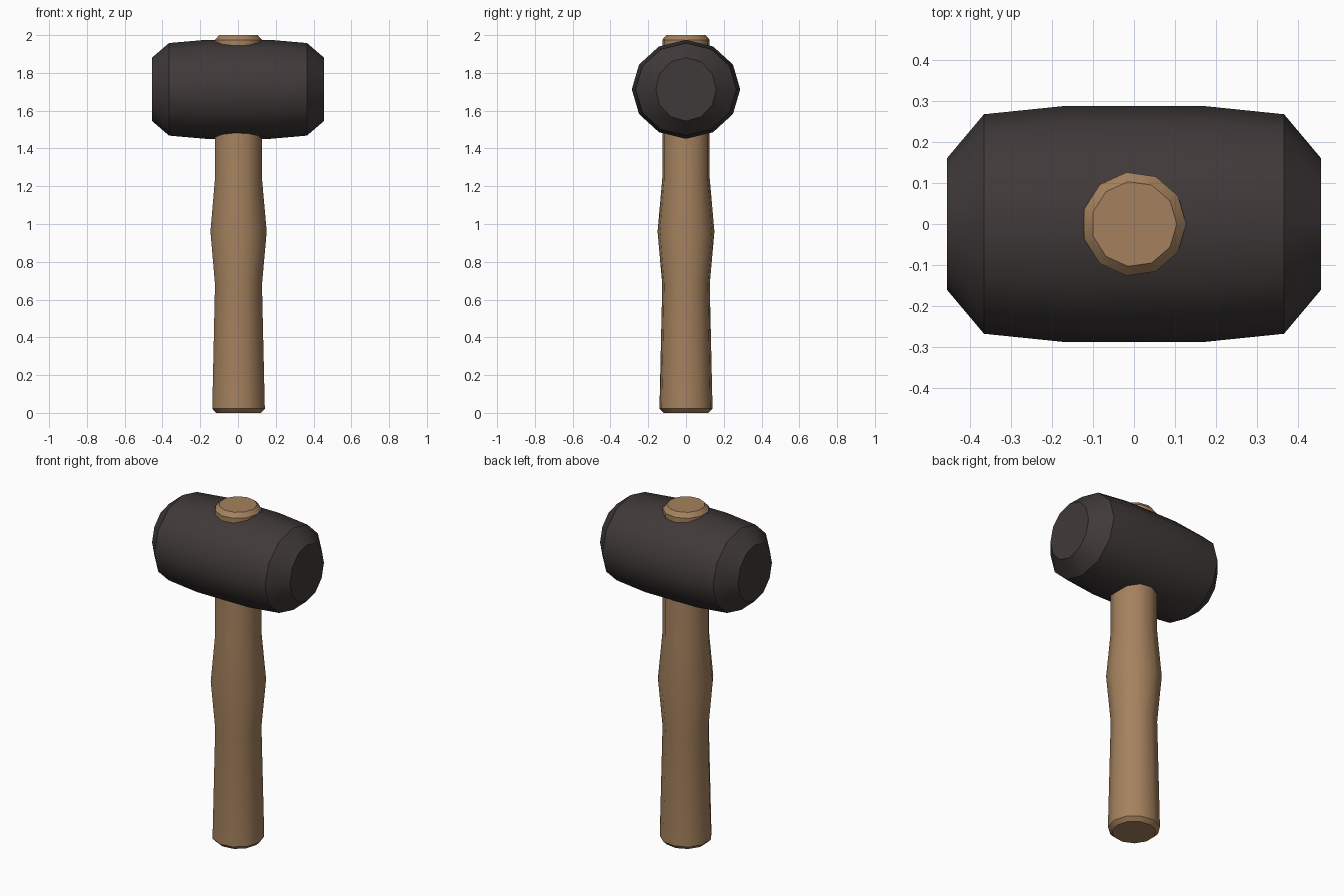
import bpy, bmesh, math
from mathutils import Matrix

if "Cube" in bpy.data.objects:
    bpy.data.objects.remove(bpy.data.objects["Cube"])


def material(name, rgb):
    m = bpy.data.materials.new(name)
    m.diffuse_color = (*rgb, 1)
    m.use_nodes = True
    m.node_tree.nodes["Principled BSDF"].inputs["Base Color"].default_value = m.diffuse_color
    return m


def loft(name, sections, sides, mat, matrix=Matrix()):
    """Closed solid through elliptical rings: (height, radius_x, radius_y)."""
    bm = bmesh.new()
    rings = []
    for h, rx, ry in sections:
        ring = []
        for i in range(sides):
            a = 2 * math.pi * i / sides
            ring.append(bm.verts.new((rx * math.cos(a), ry * math.sin(a), h)))
        rings.append(ring)
    for lo, hi in zip(rings, rings[1:]):
        for i in range(sides):
            j = (i + 1) % sides
            bm.faces.new((lo[i], lo[j], hi[j], hi[i]))
    bm.faces.new(rings[0][::-1])
    bm.faces.new(rings[-1])
    bm.transform(matrix)
    bmesh.ops.recalc_face_normals(bm, faces=bm.faces)
    me = bpy.data.meshes.new(name)
    bm.to_mesh(me)
    bm.free()
    me.materials.append(mat)
    ob = bpy.data.objects.new(name, me)
    bpy.context.collection.objects.link(ob)
    bpy.ops.object.select_all(action='DESELECT')
    ob.select_set(True)
    bpy.context.view_layer.objects.active = ob
    bpy.ops.object.shade_smooth_by_angle(angle=math.radians(35))
    return ob


wood = material("wood", (0.376, 0.222, 0.112))
rubber = material("dark_rubber", (0.051, 0.041, 0.041))

# Handle: eleven-sided, flared base, swollen grip, runs through the head to a chamfered tip
profile = [(0, 0.12), (0.022, 0.142), (0.68, 0.127), (0.96, 0.152),
           (1.24, 0.127), (1.975, 0.127), (2.0, 0.104)]
loft("handle", [(z, r, r) for z, r in profile], 11, wood)

# Head: twelve-sided barrel lying along x, mirrored about its middle
half = [(0.17, 0.262, 0.287), (0.365, 0.245, 0.267), (0.455, 0.168, 0.16)]
sections = [(-x, a, b) for x, a, b in reversed(half)] + half
lay_down = Matrix.Translation((0, 0, 1.713)) @ Matrix.Rotation(math.pi / 2, 4, 'Y')
loft("head", sections, 12, rubber, lay_down)
